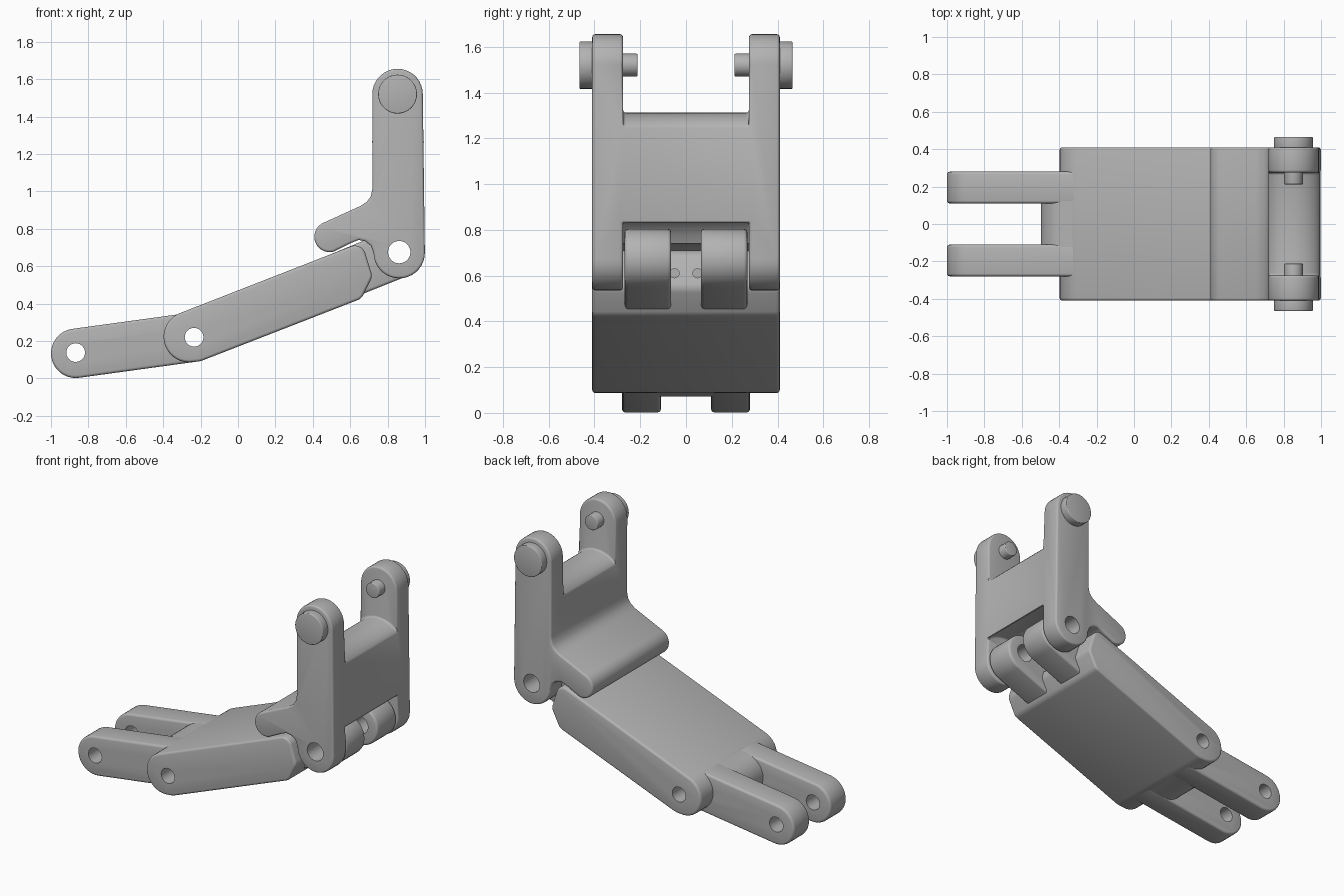
import bpy, bmesh
from math import cos, sin, radians
from mathutils import Vector
from mathutils.geometry import convex_hull_2d

if "Cube" in bpy.data.objects:
    bpy.data.objects.remove(bpy.data.objects["Cube"])

grey = bpy.data.materials.new("plain_grey")
grey.use_nodes = True
grey.diffuse_color = (0.45, 0.45, 0.45, 1)
grey.node_tree.nodes["Principled BSDF"].inputs["Base Color"].default_value = (0.45, 0.45, 0.45, 1)
cutters = []


def arc(x, z, r, a0, a1, rz=None, step=10):
    n = max(2, round(abs(a1 - a0) / step))
    angles = [radians(a0 + (a1 - a0) * i / n) for i in range(n + 1)]
    return [(x + r * cos(a), z + (rz or r) * sin(a)) for a in angles]


def hull(*circles):
    pts = [Vector(p) for c in circles for p in arc(*c, 0, 350)]
    return [pts[i][:] for i in convex_hull_2d(pts)]


def extrude(name, outline, y0, y1):
    """Side profile in x and z, pulled from y0 to y1."""
    bm = bmesh.new()
    face = bm.faces.new([bm.verts.new((x, y0, z)) for x, z in outline])
    new = bmesh.ops.extrude_face_region(bm, geom=[face])["geom"]
    bmesh.ops.translate(bm, vec=(0, y1 - y0, 0),
                        verts=[v for v in new if isinstance(v, bmesh.types.BMVert)])
    bmesh.ops.recalc_face_normals(bm, faces=bm.faces)
    mesh = bpy.data.meshes.new(name)
    bm.to_mesh(mesh)
    bm.free()
    obj = bpy.data.objects.new(name, mesh)
    bpy.context.collection.objects.link(obj)
    mesh.materials.append(grey)
    return obj


def cut(obj, cutter):
    cutter.hide_render = True
    if cutter not in cutters:
        cutters.append(cutter)
    mod = obj.modifiers.new("cut", 'BOOLEAN')
    mod.operation = 'DIFFERENCE'
    mod.solver = 'EXACT'
    mod.object = cutter


def soften(obj, width=0.015):
    mod = obj.modifiers.new("soft_edges", 'BEVEL')
    mod.width = width
    mod.segments = 3
    mod.limit_method = 'ANGLE'
    mod.angle_limit = radians(40)
    mod.use_clamp_overlap = False


def bore(name, x, z, r):
    return extrude(name, arc(x, z, r, 0, 345, step=15), -0.6, 0.6)


foot_bore = bore("foot_bore", -0.868, 0.138, 0.05)
body_bore = bore("body_bore", -0.235, 0.22, 0.05)
hinge_bore = bore("hinge_bore", 0.862, 0.675, 0.06)
parts = []

# Wide sloping link
body = extrude("link_body", hull((-0.262, 0.222, 0.136), (-0.235, 0.22, 0.132),
                                 (0.625, 0.652, 0.058), (0.662, 0.55, 0.053),
                                 (0.62, 0.47, 0.055)), -0.41, 0.41)
soften(body)
cut(body, body_bore)
parts.append(body)

# Paired foot prongs and hinge knuckles
for side, s in (("left", 1), ("right", -1)):
    prong = extrude(side + "_prong", hull((-0.868, 0.134, 0.132), (-0.255, 0.218, 0.132)),
                    s * 0.11, s * 0.28)
    knuckle = extrude(side + "_knuckle", hull((0.5, 0.525, 0.13), (0.862, 0.672, 0.132)),
                      s * 0.065, s * 0.268)
    for obj, holes in ((prong, (foot_bore, body_bore)), (knuckle, (hinge_bore,))):
        soften(obj)
        for hole in holes:
            cut(obj, hole)
        parts.append(obj)

# Bridge between the prongs
bridge = extrude("prong_bridge", hull((-0.366, 0.203, 0.131), (-0.255, 0.218, 0.131)), -0.13, 0.13)
cut(bridge, body_bore)
parts.append(bridge)

# Upright fork with a toe, notched above and hollowed around the knuckles
outline = (arc(0.853, 1.52, 0.135, 0, 180)
           + [(0.72, 1.02), (0.711, 0.975), (0.69, 0.945), (0.655, 0.922)]
           + arc(0.49, 0.757, 0.082, 112, 285)
           + [(0.6, 0.722), (0.645, 0.74), (0.68, 0.733), (0.71, 0.71)]
           + arc(0.862, 0.672, 0.137, 180, 360))
fork = extrude("upright_fork", outline, -0.41, 0.41)
notch = [(0.5, 1.8), (0.5, 1.2)] + arc(0.855, 1.2, 0.15, 180, 0, 0.112) + [(1.2, 1.2), (1.2, 1.8)]
cut(fork, extrude("notch_cutter", notch, -0.275, 0.275))
cut(fork, extrude("hollow_cutter", arc(0.862, 0.672, 0.205, 0, 350), -0.275, 0.275))
soften(fork, 0.013)
cut(fork, hinge_bore)
parts.append(fork)

# Headed pins at the fork tips
for side, s in (("left", 1), ("right", -1)):
    for name, r, y0, y1 in (("_pin_head", 0.104, 0.4, 0.465), ("_pin_stud", 0.05, 0.212, 0.41)):
        pin = extrude(side + name, arc(0.853, 1.52, r, 0, 350), s * y0, s * y1)
        soften(pin, 0.005)
        parts.append(pin)

# Small spring holes in the link end and the underside of the fork
for s in (1, -1):
    for target, loc, turn in ((body, (0.72, s * 0.05, 0.61), 90), (fork, (0.8, s * 0.05, 0.87), 0)):
        bpy.ops.mesh.primitive_cylinder_add(vertices=16, radius=0.02, depth=0.16, location=loc,
                                            rotation=(0, radians(turn), 0))
        bpy.context.object.name = "spring_hole_cutter"
        cut(target, bpy.context.object)

# Apply the modifiers, smooth the rounded faces and drop the cutters
bpy.ops.object.select_all(action='DESELECT')
for obj in parts:
    obj.select_set(True)
bpy.context.view_layer.objects.active = body
bpy.ops.object.convert(target='MESH')
bpy.ops.object.shade_smooth_by_angle(angle=radians(35))
for obj in cutters:
    bpy.data.objects.remove(obj)
